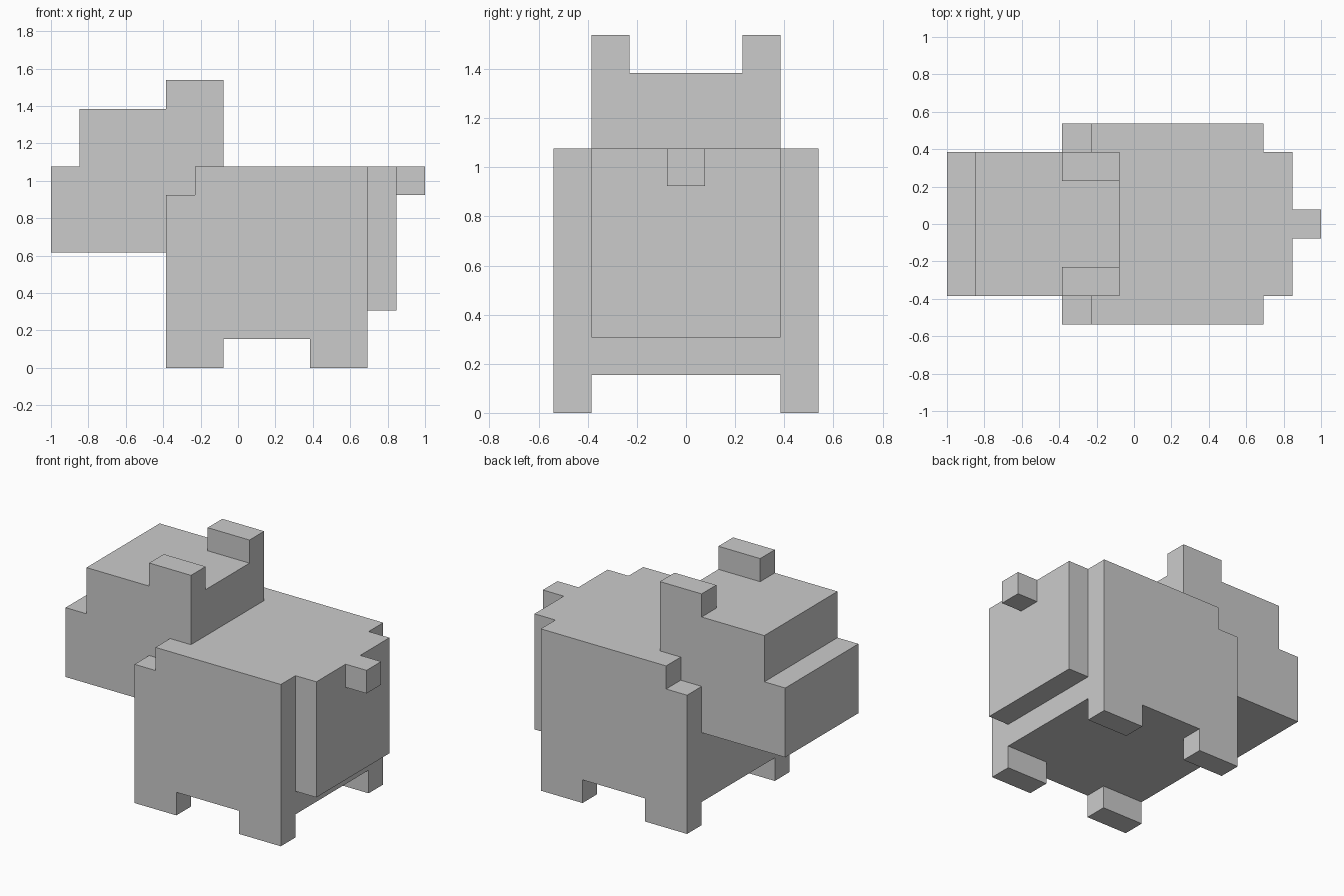
import bpy
import bmesh
from mathutils import Vector

if "Cube" in bpy.data.objects:
    bpy.data.objects.remove(bpy.data.objects["Cube"])

U = 2 / 13  # one block of the model


def extrude_profile(name, profile, y0, y1):
    """Extrude a side profile of (x, z) points, in blocks, from y0 to y1."""
    bm = bmesh.new()
    face = bm.faces.new([bm.verts.new((x * U, y0 * U, z * U)) for x, z in profile])
    result = bmesh.ops.extrude_face_region(bm, geom=[face])
    moved = [g for g in result["geom"] if isinstance(g, bmesh.types.BMVert)]
    bmesh.ops.translate(bm, verts=moved, vec=Vector((0, (y1 - y0) * U, 0)))
    bmesh.ops.recalc_face_normals(bm, faces=bm.faces)
    mesh = bpy.data.meshes.new(name)
    bm.to_mesh(mesh)
    bm.free()
    obj = bpy.data.objects.new(name, mesh)
    bpy.context.collection.objects.link(obj)
    return obj


def box(name, x, y, z):
    """Box from (min, max) ranges in blocks."""
    return extrude_profile(
        name, [(x[0], z[0]), (x[1], z[0]), (x[1], z[1]), (x[0], z[1])], *y)


def mirrored_box(name, x, y, z):
    """Pair of boxes mirrored across the y = 0 plane."""
    obj = box(name, x, y, z)
    mod = obj.modifiers.new("Mirror", "MIRROR")
    mod.use_axis = (False, True, False)
    mod.use_mirror_merge = False


# Body with stepped shoulders
extrude_profile("body", [(-2.5, 1), (4.5, 1), (4.5, 7), (-1.5, 7),
                         (-1.5, 6), (-2.5, 6)], -3.5, 3.5)

# Head with snout, its neck filling the shoulder step
extrude_profile("head", [(-6.5, 4), (-2.5, 4), (-2.5, 6), (-1.5, 6), (-1.5, 7),
                         (-0.5, 7), (-0.5, 9), (-5.5, 9), (-5.5, 7), (-6.5, 7)],
                -2.5, 2.5)

# Rump and tail
box("rump", (4.5, 5.5), (-2.5, 2.5), (2, 7))
box("tail", (5.5, 6.5), (-0.5, 0.5), (6, 7))

# Ears and legs, mirrored left to right
mirrored_box("ears", (-2.5, -0.5), (1.5, 2.5), (9, 10))
mirrored_box("front_legs", (-2.5, -0.5), (2.5, 3.5), (0, 1))
mirrored_box("back_legs", (2.5, 4.5), (2.5, 3.5), (0, 1))
